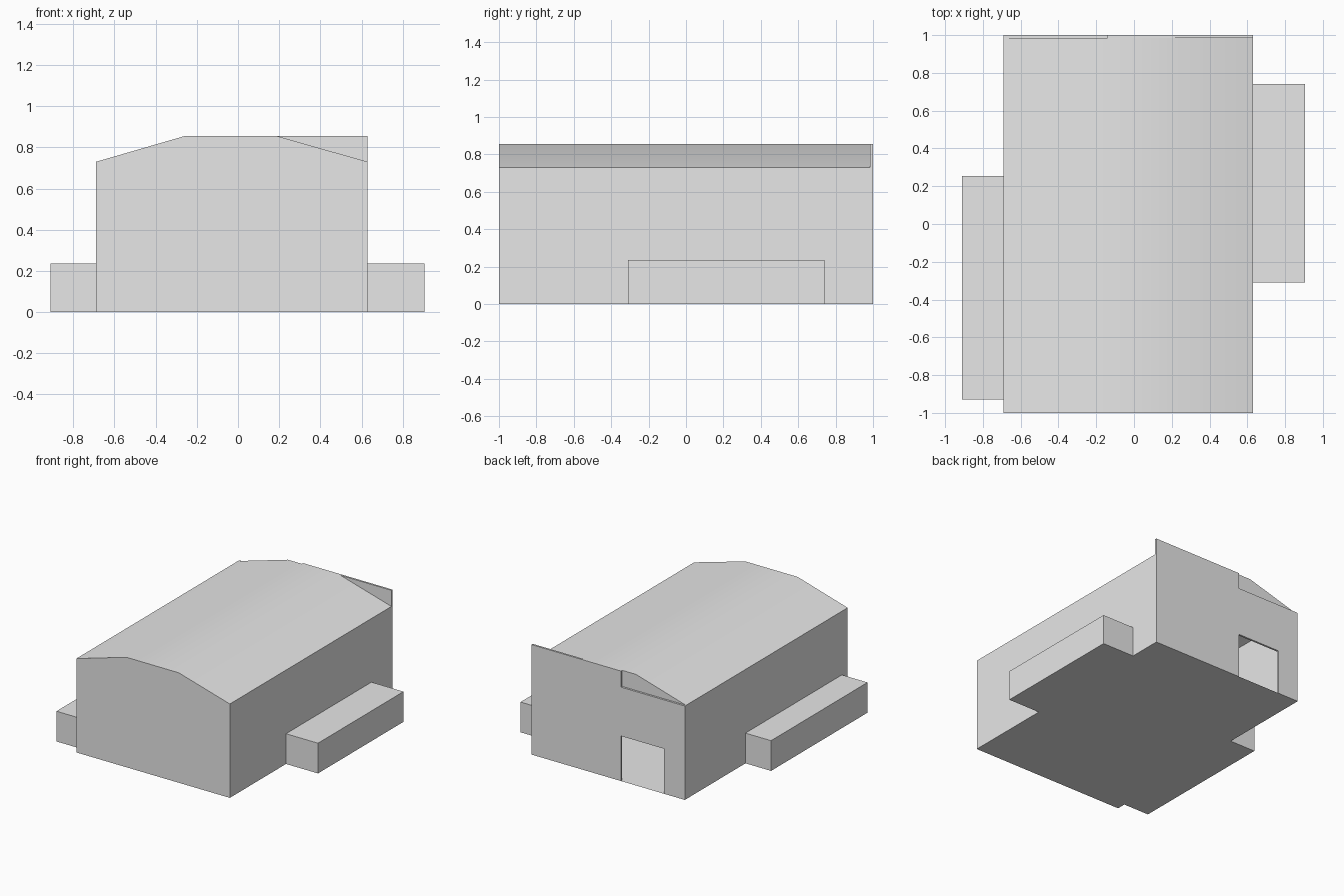
import bpy, bmesh

cube = bpy.data.objects.get("Cube")
if cube:
    bpy.data.objects.remove(cube, do_unlink=True)

# Single plain grey material
GREY = (0.8, 0.8, 0.8, 1.0)
mat = bpy.data.materials.new("plain grey")
mat.use_nodes = True
mat.diffuse_color = GREY
mat.node_tree.nodes["Principled BSDF"].inputs["Base Color"].default_value = GREY

# Main dimensions
RIGHT, LEFT = -0.69, 0.63
FRONT, INNER, BACK = -1.0, 0.985, 1.0
EAVE, RIDGE = 0.73, 0.855
RIDGE_R, RIDGE_L = -0.26, 0.19
DOOR_R, DOOR_L, DOOR_TOP = -0.51, -0.14, 0.35


def finish(name, bm, recalc=True):
    if recalc:
        bmesh.ops.recalc_face_normals(bm, faces=bm.faces)
    mesh = bpy.data.meshes.new(name)
    bm.to_mesh(mesh)
    bm.free()
    mesh.materials.append(mat)
    obj = bpy.data.objects.new(name, mesh)
    bpy.context.collection.objects.link(obj)
    bpy.ops.object.select_all(action="DESELECT")
    obj.select_set(True)
    bpy.context.view_layer.objects.active = obj
    bpy.ops.object.shade_smooth_by_angle(angle=0.52)
    return obj


def extrude_profile(name, profile, y0, y1, back_cap=True):
    """Sweep an x-z outline along y; the back end can stay open."""
    bm = bmesh.new()
    a = [bm.verts.new((x, y0, z)) for x, z in profile]
    b = [bm.verts.new((x, y1, z)) for x, z in profile]
    for i in range(len(profile)):
        j = (i + 1) % len(profile)
        bm.faces.new((a[i], a[j], b[j], b[i]))
    bm.faces.new(a[::-1])
    if back_cap:
        bm.faces.new(b)
    return finish(name, bm)


def sheet(name, points):
    bm = bmesh.new()
    bm.faces.new([bm.verts.new(p) for p in points])
    return finish(name, bm, recalc=False)


def annex(name, wall_x, outer_x, y0, y1, height):
    """Low side box, open where it meets the main wall."""
    bm = bmesh.new()
    bmesh.ops.create_cube(bm, size=1)
    for v in bm.verts:
        v.co = (outer_x if v.co.x > 0 else wall_x,
                y1 if v.co.y > 0 else y0,
                height if v.co.z > 0 else 0)
    bmesh.ops.recalc_face_normals(bm, faces=bm.faces)
    inner = [f for f in bm.faces if all(abs(v.co.x - wall_x) < 1e-5 for v in f.verts)]
    bmesh.ops.delete(bm, geom=inner, context="FACES_ONLY")
    return finish(name, bm, recalc=False)


# Hollow hall with floor, side walls, front gable and faceted roof
extrude_profile("hall_shell", [
    (RIGHT, 0), (LEFT, 0), (LEFT, EAVE), (RIDGE_L, RIDGE),
    (RIDGE_R, RIDGE), (RIGHT, EAVE)], FRONT, INNER, back_cap=False)

# Back wall with doorway and stepped parapet
extrude_profile("back_wall", [
    (RIGHT, 0), (DOOR_R, 0), (DOOR_R, DOOR_TOP), (DOOR_L, DOOR_TOP),
    (DOOR_L, 0), (LEFT, 0), (LEFT, RIDGE), (DOOR_L, RIDGE),
    (DOOR_L, EAVE), (RIGHT, EAVE)], INNER, BACK)

# Recessed gable above the lower part of the back wall
sheet("back_gable", [(RIGHT, INNER, EAVE), (RIDGE_R, INNER, RIDGE),
                     (DOOR_L, INNER, RIDGE), (DOOR_L, INNER, EAVE)])

# Floor strip in the doorway
sheet("door_sill", [(DOOR_R, INNER, 0), (DOOR_R, BACK, 0),
                    (DOOR_L, BACK, 0), (DOOR_L, INNER, 0)])

# Low side boxes
annex("left_annex", LEFT, 0.905, -0.31, 0.74, 0.235)
annex("right_annex", RIGHT, -0.91, -0.93, 0.255, 0.235)
